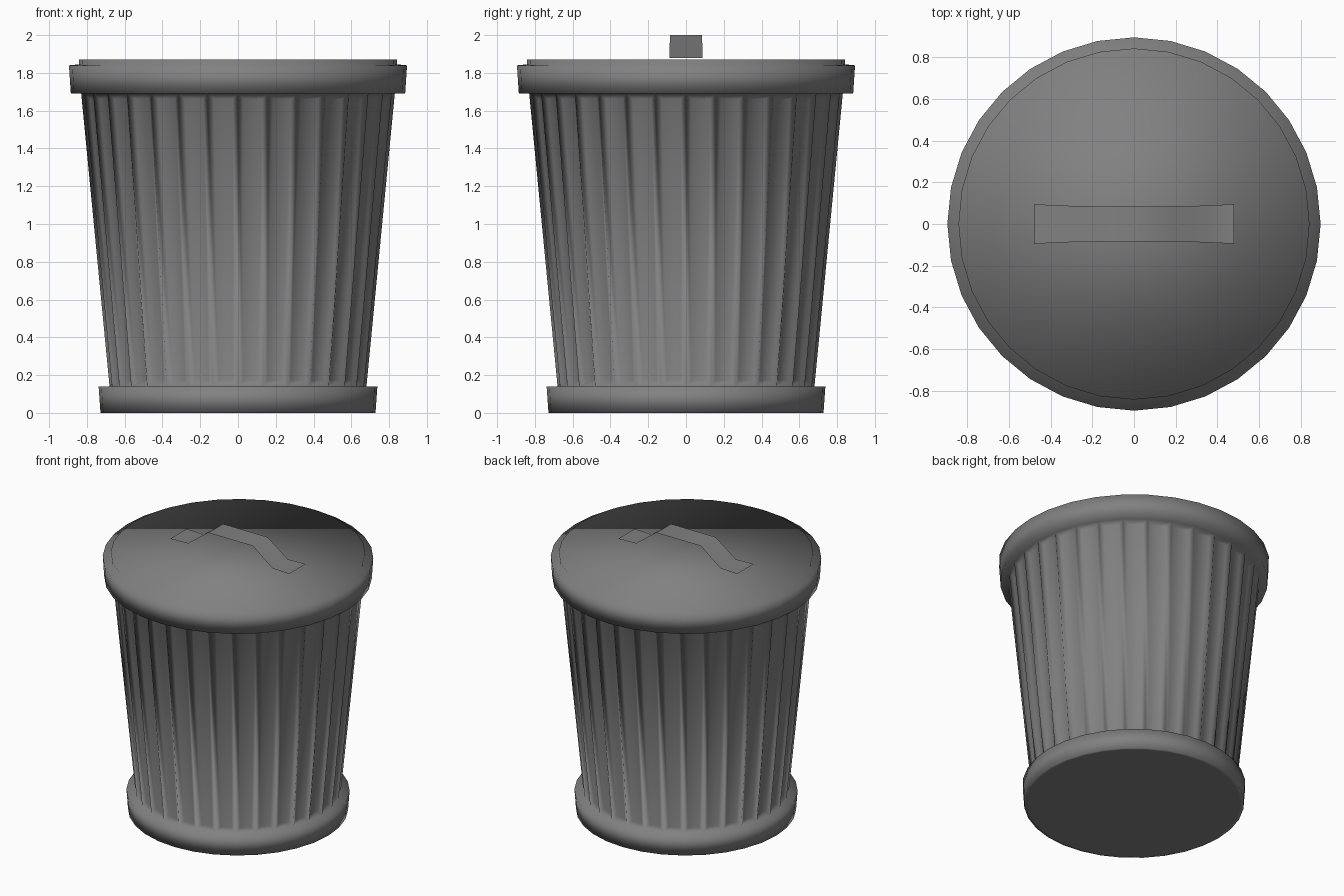
import bpy, bmesh
from math import cos, sin, tau

if "Cube" in bpy.data.objects:
    bpy.data.objects.remove(bpy.data.objects["Cube"])

SIDES = 32

metal = bpy.data.materials.new("dark_metal")
metal.diffuse_color = (0.22, 0.22, 0.22, 1)
metal.use_nodes = True
metal.node_tree.nodes["Principled BSDF"].inputs["Base Color"].default_value = metal.diffuse_color


def finish(name, bm, smooth=True):
    mesh = bpy.data.meshes.new(name)
    bm.to_mesh(mesh)
    bm.free()
    for p in mesh.polygons:
        p.use_smooth = smooth
    mesh.materials.append(metal)
    obj = bpy.data.objects.new(name, mesh)
    bpy.context.collection.objects.link(obj)
    return obj


def lathe(profile):
    """Spin (radius, z) points around z and cap both ends; returns bands of faces."""
    bm = bmesh.new()
    rings = [[bm.verts.new((r * cos(tau * i / SIDES), r * sin(tau * i / SIDES), z))
              for i in range(SIDES)] for r, z in profile]
    bands = []
    for a, b in zip(rings, rings[1:]):
        bands.append([bm.faces.new((a[i], a[(i + 1) % SIDES], b[(i + 1) % SIDES], b[i]))
                      for i in range(SIDES)])
    bm.faces.new(rings[0][::-1])
    bm.faces.new(rings[-1])
    bm.normal_update()
    return bm, bands


# Can: floor, base band, tapered wall and overhanging lid as one smooth shell
bm, bands = lathe([(0.705, 0), (0.728, 0), (0.738, 0.14),
                   (0.68, 0.14), (0.83, 1.69),
                   (0.885, 1.69), (0.895, 1.84), (0.842, 1.845), (0.842, 1.87)])

# Every wall panel is pressed inward to leave vertical ribs
bmesh.ops.inset_individual(bm, faces=bands[3], thickness=0.03, depth=-0.02,
                           use_even_offset=True)
finish("can_with_lid", bm)

# Handle: bent sheet-metal strap, slightly waisted
bm = bmesh.new()
half = [(0.18, 2.0, 0.085), (0.34, 1.88, 0.088), (0.48, 1.88, 0.095)]
strap = [(-x, z, w) for x, z, w in reversed(half)] + half
pairs = [(bm.verts.new((x, -w, z)), bm.verts.new((x, w, z))) for x, z, w in strap]
for (a, b), (c, d) in zip(pairs, pairs[1:]):
    bm.faces.new((a, c, d, b))
finish("lid_handle", bm)
